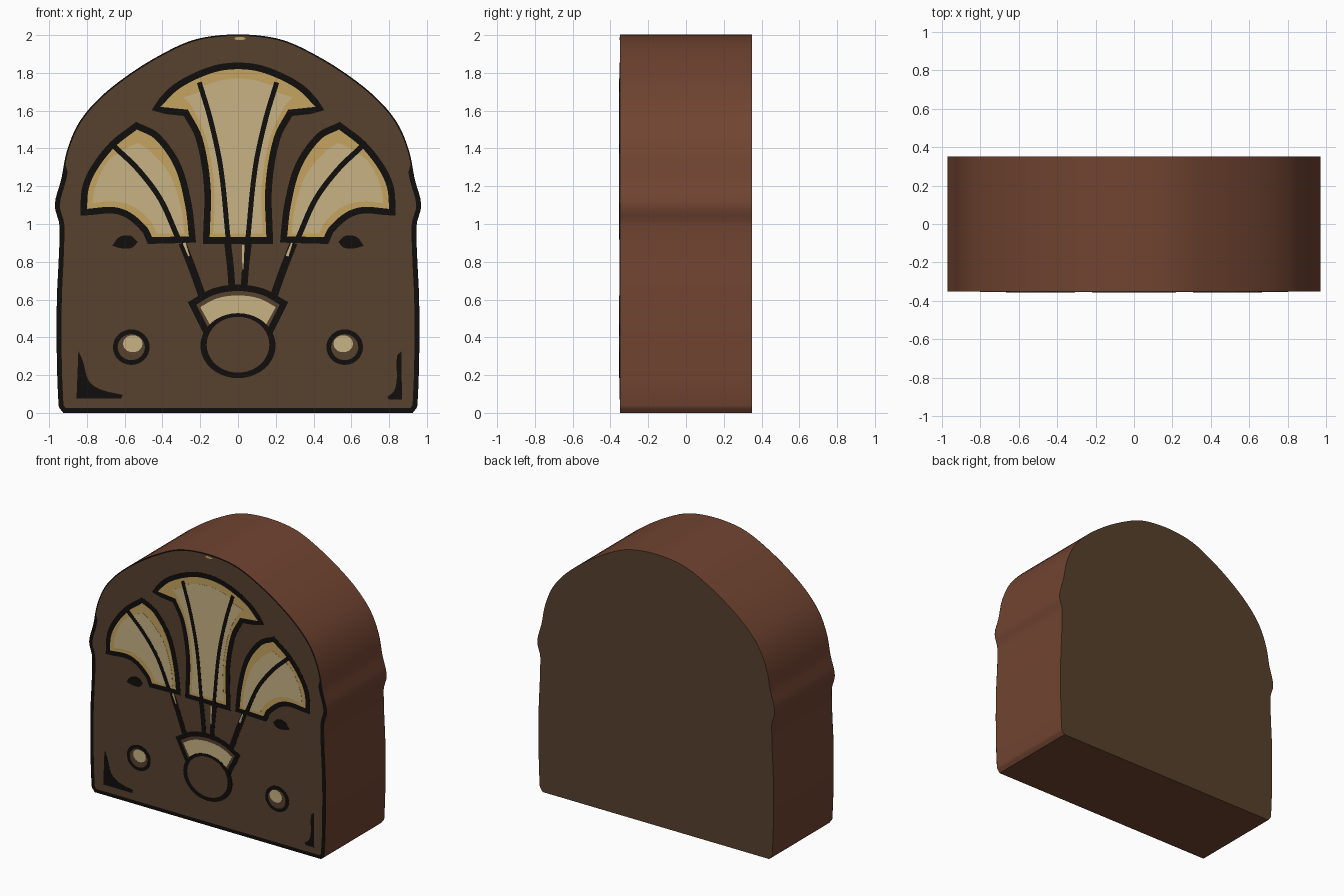
import bpy, bmesh, math
from mathutils import Vector

if "Cube" in bpy.data.objects:
    bpy.data.objects.remove(bpy.data.objects["Cube"])

DEPTH = 0.35      # half depth of the cabinet
STEP = 0.0012     # height of one paint layer


def material(name, rgb):
    m = bpy.data.materials.new(name)
    m.diffuse_color = (*rgb, 1)
    m.use_nodes = True
    m.node_tree.nodes["Principled BSDF"].inputs["Base Color"].default_value = m.diffuse_color
    return m


SIDE = material("red_brown_wood", (0.165, 0.058, 0.031))
BROWN = material("dark_brown_face", (0.095, 0.053, 0.026))
BLACK = material("black_line", (0.005, 0.0045, 0.004))
CREAM = material("cream_cloth", (0.58, 0.45, 0.23))
GOLD = material("gold_cloth", (0.56, 0.37, 0.115))


def mirror(pts):
    return [(-x, z) for x, z in reversed(pts)]


def sym(pts):
    """Close a left half outline with its mirror image."""
    return pts + mirror(pts)


def smooth(pts, closed=True, n=5, sharp=45):
    """Hermite curve through the points that keeps sharp corners."""
    P = [Vector(p) for p in pts]
    k, out = len(P), []

    def tangent(i, seg):
        if not closed and i in (0, k - 1):
            return seg
        a, b = P[i] - P[i - 1], P[(i + 1) % k] - P[i]
        if a.angle(b, 0) > math.radians(sharp):
            return seg
        return (a + b).normalized() * seg.length

    for i in range(k if closed else k - 1):
        j = (i + 1) % k
        seg = P[j] - P[i]
        t0, t1 = tangent(i, seg), tangent(j, seg)
        for s in range(n):
            t = s / n
            out.append(P[i] * (2*t**3 - 3*t**2 + 1) + t0 * (t**3 - 2*t**2 + t)
                       + P[j] * (3*t**2 - 2*t**3) + t1 * (t**3 - t**2))
    if not closed:
        out.append(P[-1])
    return [(p.x, p.y) for p in out]


def offset(pts, d):
    """Grow a closed outline by d (shrink if negative)."""
    P = [Vector(p) for p in pts]
    k = len(P)
    area = sum(P[i - 1].x * P[i].y - P[i].x * P[i - 1].y for i in range(k))
    sign = 1 if area > 0 else -1
    out = []
    for i in range(k):
        a = (P[i] - P[i - 1]).normalized()
        b = (P[(i + 1) % k] - P[i]).normalized()
        na, nb = Vector((a.y, -a.x)), Vector((b.y, -b.x))
        m = (na + nb).normalized()
        p = P[i] + m * sign * d / max(m.dot(na), 0.7)
        out.append((p.x, p.y))
    return out


def prism(name, pts, y0, y1, mats):
    """Extrude an x-z outline from y0 (front) to y1."""
    bm = bmesh.new()
    face = bm.faces.new([bm.verts.new((x, y0, z)) for x, z in pts])
    ext = bmesh.ops.extrude_face_region(bm, geom=[face], use_keep_orig=True)
    vs = [g for g in ext["geom"] if isinstance(g, bmesh.types.BMVert)]
    bmesh.ops.translate(bm, verts=vs, vec=(0, y1 - y0, 0))
    bmesh.ops.recalc_face_normals(bm, faces=bm.faces)
    if len(mats) > 1:
        for f in bm.faces:
            f.material_index = 1 if abs(f.normal.y) > 0.5 else 0
    me = bpy.data.meshes.new(name)
    bm.to_mesh(me)
    bm.free()
    ob = bpy.data.objects.new(name, me)
    bpy.context.collection.objects.link(ob)
    for m in mats:
        me.materials.append(m)
    return ob


def plate(name, pts, mat, layer):
    return prism(name, pts, -DEPTH - layer * STEP, -DEPTH + 0.001, [mat])


def line(name, pts, w0, w1, mat, layer):
    """Tapered painted stroke along a path."""
    P = [Vector(p) for p in smooth(pts, False)]
    left, right = [], []
    for i, p in enumerate(P):
        t = (P[min(i + 1, len(P) - 1)] - P[max(i - 1, 0)]).normalized()
        w = (w0 + (w1 - w0) * i / (len(P) - 1)) / 2
        nrm = Vector((-t.y, t.x)) * w
        left.append(tuple(p + nrm))
        right.append(tuple(p - nrm))
    plate(name, left + right[::-1], mat, layer)


def ellipse(cx, cz, rx, rz, n=32):
    return [(cx + rx * math.cos(i * math.tau / n), cz + rz * math.sin(i * math.tau / n)) for i in range(n)]


# Cabinet: arched outline pulled through the depth
half = [(-0.925, 0), (-0.95, 0.04), (-0.96, 0.55), (-0.945, 0.99), (-0.97, 1.10),
        (-0.935, 1.24), (-0.905, 1.39), (-0.84, 1.54), (-0.73, 1.67), (-0.58, 1.79),
        (-0.42, 1.89), (-0.25, 1.97), (-0.09, 2.0)]
outline = smooth(sym(half), n=4)
body = prism("cabinet", outline, -DEPTH, DEPTH, [SIDE, BROWN])
bpy.context.view_layer.objects.active = body
body.select_set(True)
bpy.ops.object.shade_smooth_by_angle(angle=math.radians(25))

# Black edge line, thinner around the arch
wide, thin = offset(outline, -0.026), offset(outline, -0.008)
inner = [w if p[1] < 1.3 else t for p, w, t in zip(outline, wide, thin)]
bm = bmesh.new()
a = [bm.verts.new((x, -DEPTH - STEP, z)) for x, z in outline]
b = [bm.verts.new((x, -DEPTH - STEP, z)) for x, z in inner]
for i in range(len(a)):
    f = bm.faces.new((a[i - 1], a[i], b[i], b[i - 1]))
    f.normal_update()
    if f.normal.y > 0:
        f.normal_flip()
me = bpy.data.meshes.new("edge_line")
bm.to_mesh(me)
bm.free()
me.materials.append(BLACK)
bpy.context.collection.objects.link(bpy.data.objects.new("edge_line", me))

# Centre fan of the grille
fan = smooth(sym([(-0.15, 0.93), (-0.145, 1.2), (-0.19, 1.46), (-0.265, 1.605), (-0.41, 1.62),
                  (-0.32, 1.71), (-0.19, 1.78), (-0.07, 1.815)]))
plate("centre_fan_border", offset(fan, 0.035), BLACK, 1)
plate("centre_fan_rim", fan, GOLD, 2)
plate("centre_fan_cloth", smooth(sym([(-0.13, 0.95), (-0.125, 1.2), (-0.17, 1.46), (-0.25, 1.63),
      (-0.29, 1.67), (-0.2, 1.70), (-0.19, 1.73), (-0.07, 1.765)])), CREAM, 3)

# Side fans
fan_l = smooth([(-0.26, 0.935), (-0.455, 0.93), (-0.48, 0.98), (-0.57, 1.06), (-0.66, 1.09),
                (-0.80, 1.08), (-0.79, 1.19), (-0.745, 1.29), (-0.65, 1.41), (-0.535, 1.50),
                (-0.44, 1.45), (-0.335, 1.30), (-0.28, 1.10)])
cloth_l = smooth([(-0.285, 0.95), (-0.43, 0.95), (-0.46, 1.01), (-0.55, 1.09), (-0.66, 1.12),
                  (-0.77, 1.11), (-0.755, 1.2), (-0.69, 1.33), (-0.61, 1.39), (-0.53, 1.43),
                  (-0.46, 1.38), (-0.36, 1.26), (-0.30, 1.08)])
rib_l = [(-0.655, 1.41), (-0.53, 1.29), (-0.41, 1.13), (-0.32, 0.93)]

# Repeated parts, left then mirrored to the right
for tag, flip in (("left", lambda p: p), ("right", mirror)):
    plate(tag + "_fan_border", offset(flip(fan_l), 0.035), BLACK, 1)
    plate(tag + "_fan_rim", flip(fan_l), GOLD, 2)
    plate(tag + "_fan_cloth", flip(cloth_l), CREAM, 3)
    line(tag + "_fan_rib", flip(rib_l), 0.028, 0.028, BLACK, 4)
    line(tag + "_centre_rib", flip([(-0.205, 1.75), (-0.145, 1.55), (-0.09, 1.29), (-0.052, 0.92)]),
         0.026, 0.026, BLACK, 4)
    # stems joining the fans to the dial
    line(tag + "_outer_stem", flip([(-0.295, 0.90), (-0.24, 0.76), (-0.19, 0.62)]), 0.04, 0.04, BLACK, 1)
    line(tag + "_inner_stem", flip([(-0.055, 0.90), (-0.04, 0.77), (-0.03, 0.63)]), 0.036, 0.036, BLACK, 1)
    line(tag + "_stem_glint", flip([(-0.285, 0.90), (-0.26, 0.83)]), 0.016, 0.008, CREAM, 2)
    # small leaf under each fan
    plate(tag + "_leaf", flip(smooth([(-0.665, 0.885), (-0.63, 0.93), (-0.57, 0.938), (-0.532, 0.905),
                                      (-0.56, 0.875), (-0.62, 0.872)], sharp=90)), BLACK, 1)
    # small knob
    s = -1 if tag == "left" else 1
    plate(tag + "_knob_ring", ellipse(s * 0.565, 0.348, 0.097, 0.094), BLACK, 1)
    plate(tag + "_knob", ellipse(s * 0.565, 0.348, 0.072, 0.069), BROWN, 2)
    plate(tag + "_knob_glint", ellipse(s * 0.557, 0.366, 0.052, 0.046, 14), CREAM, 3)
line("stem_glint", [(0.028, 0.89), (0.026, 0.76)], 0.014, 0.006, CREAM, 2)

# Dial window above the main knob
cap = smooth(sym([(-0.155, 0.46), (-0.21, 0.57), (-0.13, 0.615), (-0.04, 0.635)]))
plate("dial_border", offset(cap, 0.042), BLACK, 1)
plate("dial_rim", offset(cap, 0.008), BROWN, 2)
plate("dial_window", smooth(sym([(-0.15, 0.47), (-0.2, 0.56), (-0.12, 0.603), (-0.04, 0.62)])), CREAM, 3)

# Main knob
plate("main_knob_ring", ellipse(0, 0.356, 0.199, 0.172, 40), BLACK, 4)
plate("main_knob", ellipse(0, 0.361, 0.166, 0.148, 40), BROWN, 5)

# Corner brackets, which differ left to right
plate("left_corner", smooth([(-0.855, 0.075), (-0.845, 0.33), (-0.82, 0.27), (-0.79, 0.17), (-0.73, 0.125),
                             (-0.61, 0.095), (-0.62, 0.075)]), BLACK, 1)
plate("right_corner", smooth([(0.865, 0.325), (0.842, 0.30), (0.84, 0.17), (0.825, 0.115), (0.79, 0.085),
                              (0.80, 0.07), (0.868, 0.07)]), BLACK, 1)

# Tiny highlight at the top of the arch
plate("top_glint", ellipse(0.01, 1.982, 0.03, 0.009, 10), GOLD, 2)
